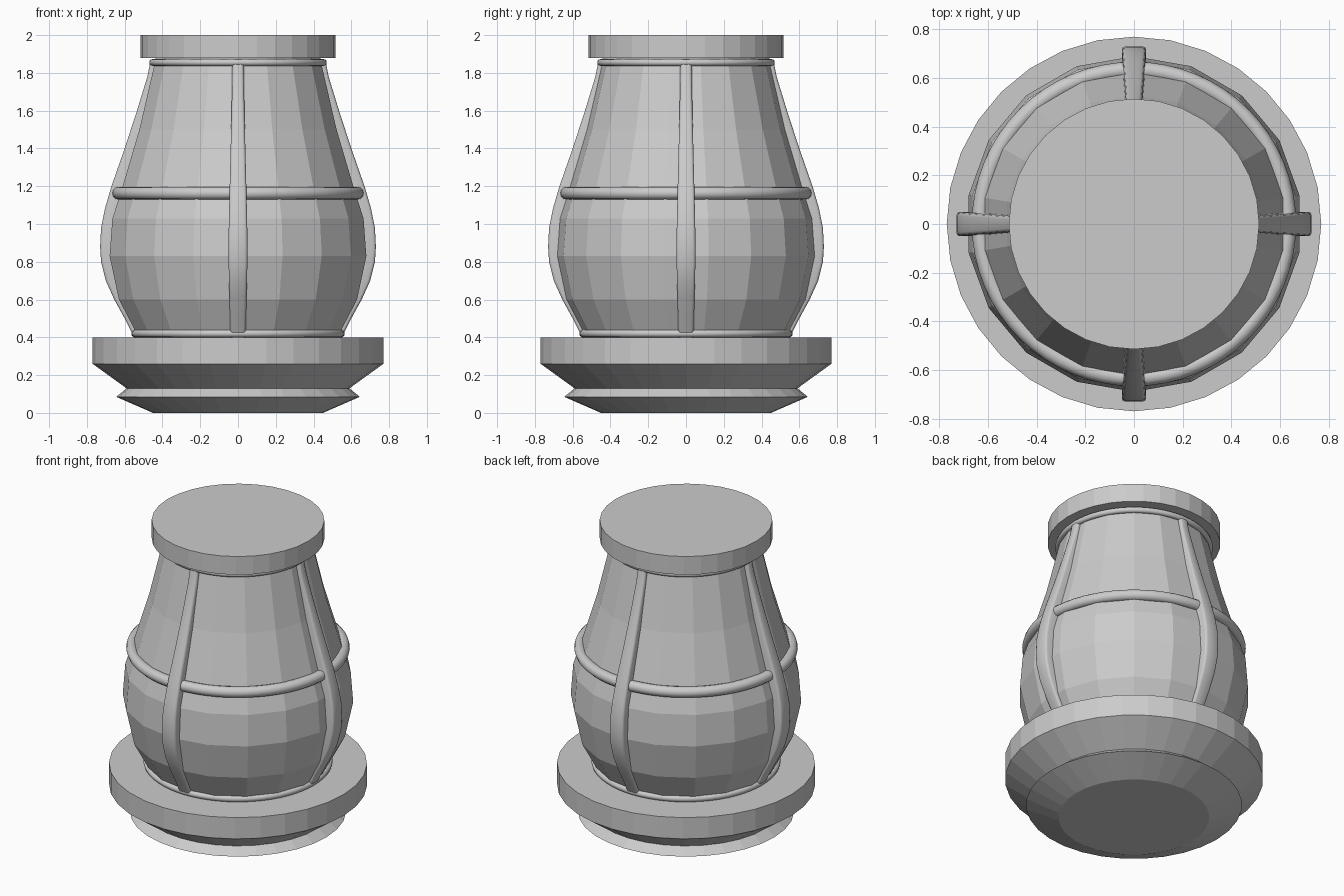
import bpy, bmesh, math

if "Cube" in bpy.data.objects:
    bpy.data.objects.remove(bpy.data.objects["Cube"])

grey = bpy.data.materials.new("plain grey")
grey.diffuse_color = (0.6, 0.6, 0.6, 1)
grey.use_nodes = True
grey.node_tree.nodes["Principled BSDF"].inputs["Base Color"].default_value = grey.diffuse_color


def make_object(name, bm, smooth=False):
    bmesh.ops.recalc_face_normals(bm, faces=bm.faces)
    mesh = bpy.data.meshes.new(name)
    bm.to_mesh(mesh)
    bm.free()
    mesh.materials.append(grey)
    ob = bpy.data.objects.new(name, mesh)
    bpy.context.collection.objects.link(ob)
    for p in mesh.polygons:
        p.use_smooth = smooth
    return ob


def skin(bm, rings, caps=True, loop=False):
    """Join equal-length closed rings of points with quads."""
    rows = [[bm.verts.new(p) for p in r] for r in rings]
    n = len(rows[0])
    pairs = list(zip(rows, rows[1:])) + ([(rows[-1], rows[0])] if loop else [])
    for a, b in pairs:
        for i in range(n):
            j = (i + 1) % n
            bm.faces.new((a[i], a[j], b[j], b[i]))
    if caps and not loop:
        bm.faces.new(rows[0][::-1])
        bm.faces.new(rows[-1])


def lathe(name, profile, sides):
    """Solid of revolution, with a vertex on the +y axis."""
    bm = bmesh.new()
    ang = [2 * math.pi * i / sides for i in range(sides)]
    skin(bm, [[(r * math.sin(a), r * math.cos(a), z) for a in ang]
              for r, z in profile])
    return make_object(name, bm)


def hoop(name, radius, thick, z):
    bm = bmesh.new()
    rings = []
    for i in range(64):
        a = 2 * math.pi * i / 64
        ring = []
        for k in range(12):
            t = 2 * math.pi * k / 12
            r = radius + thick * math.cos(t)
            ring.append((r * math.cos(a), r * math.sin(a), z + thick * math.sin(t)))
        rings.append(ring)
    skin(bm, rings, loop=True)
    return make_object(name, bm, True)


# Stepped base
lathe("base", [(0.45, 0), (0.645, 0.085), (0.59, 0.13), (0.77, 0.26), (0.77, 0.40)], 32)

# Faceted glass body
lathe("glass_body", [(0.53, 0.39), (0.55, 0.43), (0.64, 0.60), (0.69, 0.83),
                     (0.675, 1.03), (0.635, 1.15), (0.53, 1.50),
                     (0.45, 1.84), (0.44, 1.89)], 18)

# Top cap
lathe("top_cap", [(0.515, 1.88), (0.515, 2.0)], 32)

# Horizontal hoops
hoop("lower_hoop", 0.545, 0.02, 0.42)
hoop("middle_hoop", 0.633, 0.034, 1.163)
hoop("upper_hoop", 0.452, 0.018, 1.855)

# Vertical cage bars: outer radius, height, width
path = [(0.55, 0.40, 0.08), (0.60, 0.50, 0.085), (0.655, 0.60, 0.09),
        (0.70, 0.70, 0.095), (0.725, 0.80, 0.10), (0.73, 0.88, 0.10),
        (0.725, 0.98, 0.098), (0.705, 1.08, 0.094), (0.67, 1.20, 0.088),
        (0.60, 1.40, 0.078), (0.535, 1.60, 0.068), (0.48, 1.78, 0.062),
        (0.462, 1.87, 0.06)]
DEPTH = 0.085
for i in range(4):
    a = i * math.pi / 2
    out = (math.cos(a), math.sin(a))
    side = (-out[1], out[0])
    bm = bmesh.new()
    rings = []
    for r, z, w in path:
        h, c = w / 2, 0.014
        section = [(-h, r - DEPTH), (-h, r - c), (-h + 0.3 * c, r - 0.3 * c), (-h + c, r),
                   (h - c, r), (h - 0.3 * c, r - 0.3 * c), (h, r - c), (h, r - DEPTH)]
        rings.append([(out[0] * d + side[0] * s, out[1] * d + side[1] * s, z)
                      for s, d in section])
    skin(bm, rings)
    bar = make_object("cage_bar_%d" % (i + 1), bm)
    bpy.ops.object.select_all(action='DESELECT')
    bar.select_set(True)
    bpy.context.view_layer.objects.active = bar
    bpy.ops.object.shade_smooth_by_angle(angle=math.radians(50))
